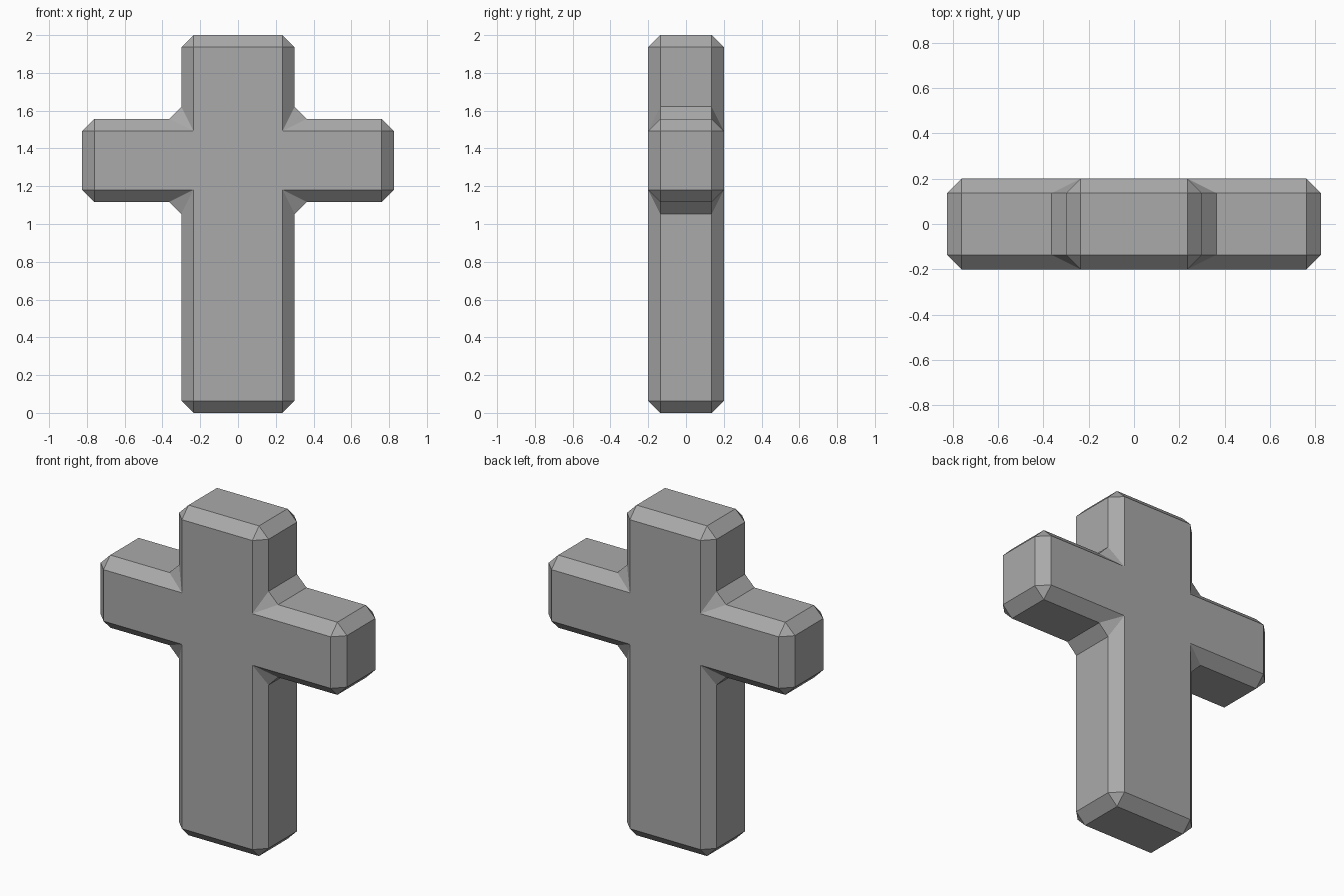
import bpy
import bmesh

# Remove the default cube
cube = bpy.data.objects.get("Cube")
if cube:
    bpy.data.objects.remove(cube, do_unlink=True)

# Stone colour
stone = bpy.data.materials.new("grey_stone")
stone.use_nodes = True
grey = (0.4, 0.4, 0.4, 1)
stone.diffuse_color = grey
stone.node_tree.nodes["Principled BSDF"].inputs["Base Color"].default_value = grey

# Cross outline, right half from bottom to top, then mirrored
half_depth = 0.2
right = [(0.3, 0), (0.3, 1.117), (0.825, 1.117),
         (0.825, 1.557), (0.3, 1.557), (0.3, 2)]
outline = right + [(-x, z) for x, z in reversed(right)]

# Extrude the outline front to back
bm = bmesh.new()
face = bm.faces.new([bm.verts.new((x, -half_depth, z)) for x, z in outline])
result = bmesh.ops.extrude_face_region(bm, geom=[face])
moved = [g for g in result["geom"] if isinstance(g, bmesh.types.BMVert)]
bmesh.ops.translate(bm, verts=moved, vec=(0, 2 * half_depth, 0))
bmesh.ops.recalc_face_normals(bm, faces=bm.faces)

mesh = bpy.data.meshes.new("cross")
bm.to_mesh(mesh)
bm.free()
cross = bpy.data.objects.new("cross", mesh)
bpy.context.collection.objects.link(cross)
mesh.materials.append(stone)

# Chamfer every edge
bevel = cross.modifiers.new("chamfer", "BEVEL")
bevel.width = 0.064
bevel.segments = 1
bevel.limit_method = "ANGLE"
